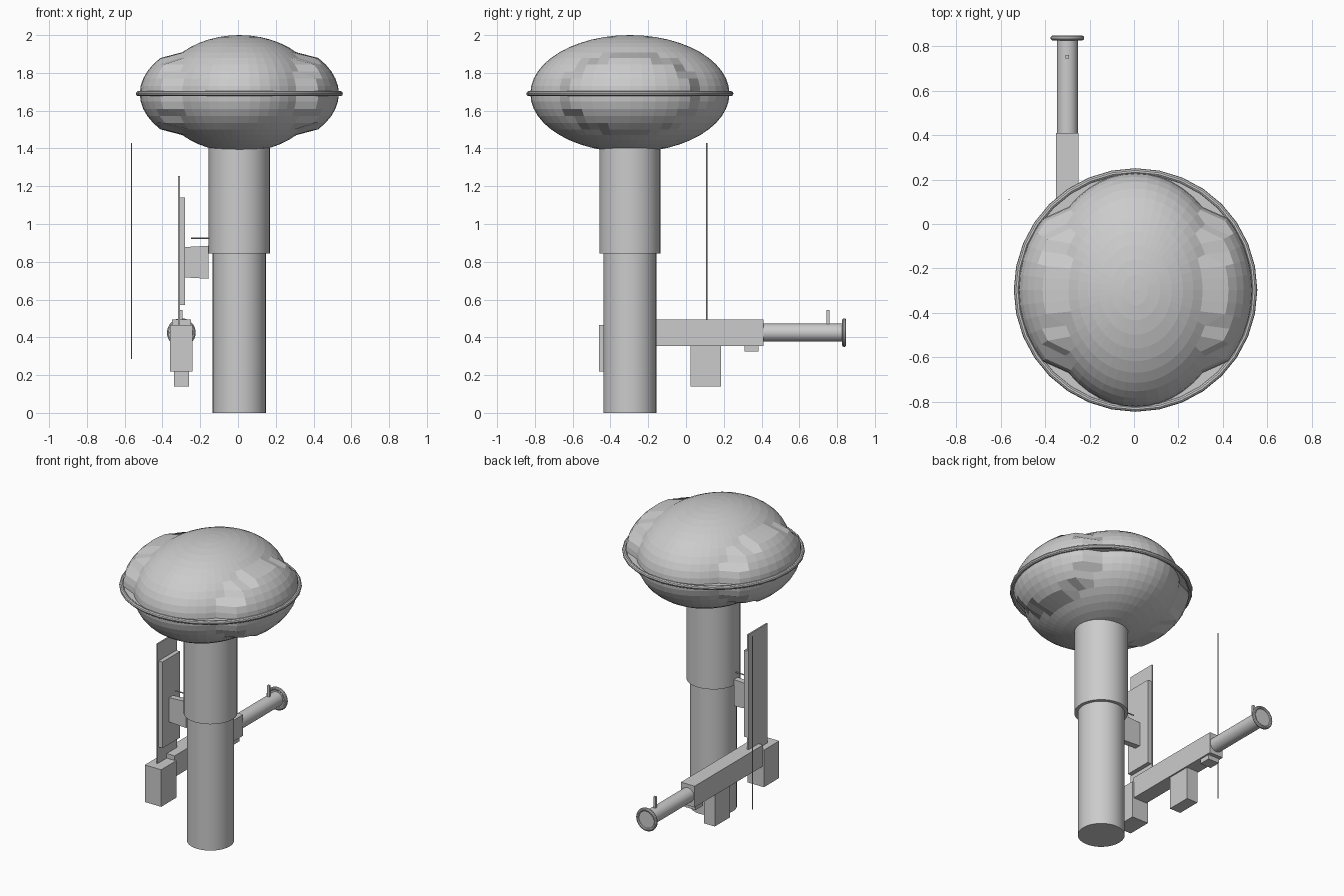
import bpy
import math
from mathutils import Vector

if "Cube" in bpy.data.objects:
    bpy.data.objects.remove(bpy.data.objects["Cube"])

grey = bpy.data.materials.new("plain_grey")
grey.use_nodes = True
colour = (0.6, 0.6, 0.6, 1)
grey.diffuse_color = colour
grey.node_tree.nodes["Principled BSDF"].inputs["Base Color"].default_value = colour

AXIS = Vector((0.007, -0.297, 0))   # centre line of the column and head
GUN_X = -0.3


def finish(name, smooth=False):
    ob = bpy.context.object
    ob.name = name
    ob.data.materials.append(grey)
    bpy.ops.object.transform_apply(location=False, rotation=True, scale=True)
    if smooth:
        bpy.ops.object.shade_smooth_by_angle(angle=math.radians(35))
    return ob


def box(name, x, y, z):
    spans = (x, y, z)
    bpy.ops.mesh.primitive_cube_add(size=1, location=[(a + b) / 2 for a, b in spans])
    bpy.context.object.scale = [b - a for a, b in spans]
    return finish(name)


def rod(name, start, end, radius, sides=32):
    start, end = Vector(start), Vector(end)
    way = end - start
    bpy.ops.mesh.primitive_cylinder_add(vertices=sides, radius=radius, depth=way.length,
                                        location=(start + end) / 2)
    bpy.context.object.rotation_euler = way.to_track_quat('Z', 'Y').to_euler()
    return finish(name, True)


def ring(name, centre, major, minor, tilt=0):
    bpy.ops.mesh.primitive_torus_add(location=centre, major_radius=major, minor_radius=minor,
                                     major_segments=32, minor_segments=10,
                                     rotation=(tilt, 0, 0))
    return finish(name, True)


def up(z):
    return AXIS + Vector((0, 0, z))


# Column in two thicknesses
rod("lower_column", up(0), up(0.85), 0.141)
rod("upper_column", up(0.845), up(1.45), 0.162)

# Head: flattened ball, narrowed across the middle so both side caps stand proud
bpy.ops.mesh.primitive_uv_sphere_add(segments=48, ring_count=24, radius=1, location=up(1.69))
bpy.context.object.scale = (0.527, 0.527, 0.31)
head = finish("head")
for v in head.data.vertices:
    if abs(v.co.x) < 0.39:
        v.co.x *= 0.81

# Brim around the head
rod("brim_plate", up(1.685), up(1.695), 0.535)
ring("brim_edge", up(1.69), 0.534, 0.014)

# Gun body
box("stock", (-0.36, -0.24), (-0.46, -0.30), (0.22, 0.465))
box("receiver", (-0.35, -0.25), (-0.305, 0.41), (0.355, 0.495))
box("magazine", (-0.34, -0.26), (0.025, 0.185), (0.14, 0.36))
box("lower_catch", (-0.34, -0.26), (0.31, 0.385), (0.325, 0.36))

# Barrel with muzzle ring and sight
rod("barrel", (GUN_X, 0.40, 0.425), (GUN_X, 0.84, 0.425), 0.047)
rod("muzzle_disc", (GUN_X, 0.83, 0.425), (GUN_X, 0.84, 0.425), 0.065)
ring("muzzle_ring", (GUN_X, 0.837, 0.425), 0.065, 0.011, math.pi / 2)
box("front_sight", (-0.308, -0.293), (0.745, 0.76), (0.46, 0.545))

# Upright plates beside the column
box("outer_plate", (-0.318, -0.308), (-0.40, -0.20), (0.465, 1.255))
box("inner_plate", (-0.308, -0.28), (-0.39, -0.205), (0.57, 1.14))

# Bracket, slightly taller at the column end
bracket = box("bracket", (-0.28, -0.155), (-0.32, -0.28), (0.71, 0.885))
for v in bracket.data.vertices:
    if v.co.x < 0:
        v.co.z *= 0.92
rod("peg", (-0.25, -0.30, 0.925), (-0.14, -0.30, 0.925), 0.004, 8)

# Free-standing thin wire
rod("wire", (-0.563, 0.11, 0.285), (-0.563, 0.11, 1.43), 0.003, 8)
